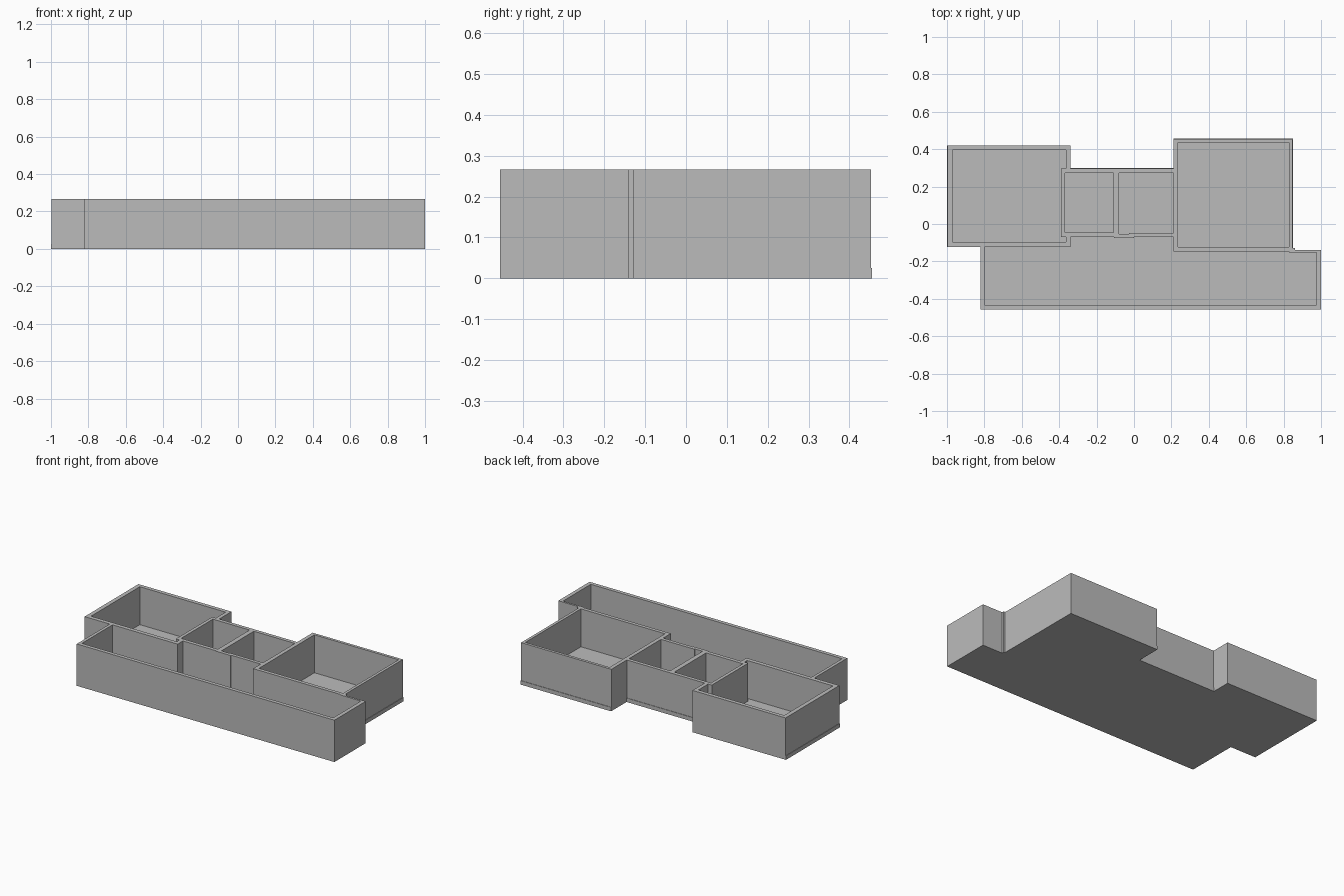
import bpy
from mathutils import Matrix

if "Cube" in bpy.data.objects:
    bpy.data.objects.remove(bpy.data.objects["Cube"], do_unlink=True)

FLOOR_TOP, WALL_TOP = 0.025, 0.267

# Single plaster grey for the whole building
plaster = bpy.data.materials.new("plaster_grey")
plaster.use_nodes = True
plaster.diffuse_color = (0.5, 0.5, 0.5, 1)
plaster.node_tree.nodes["Principled BSDF"].inputs["Base Color"].default_value = plaster.diffuse_color


def rectangle(left, right, front, back):
    return [(left, front), (right, front), (right, back), (left, back)]


def extrude_plan(name, loops, bottom, top):
    """Fill nested outlines (outer loop first, then holes) and extrude them upward."""
    curve = bpy.data.curves.new(name + "_plan", "CURVE")
    curve.dimensions = "2D"
    curve.fill_mode = "BOTH"
    curve.extrude = (top - bottom) / 2
    for loop in loops:
        spline = curve.splines.new("POLY")
        spline.points.add(len(loop) - 1)
        for point, (x, y) in zip(spline.points, loop):
            point.co = (x, y, 0, 1)
        spline.use_cyclic_u = True
    helper = bpy.data.objects.new(name + "_plan", curve)
    bpy.context.collection.objects.link(helper)
    evaluated = helper.evaluated_get(bpy.context.evaluated_depsgraph_get())
    mesh = bpy.data.meshes.new_from_object(evaluated)
    bpy.data.objects.remove(helper, do_unlink=True)
    mesh.transform(Matrix.Translation((0, 0, (top + bottom) / 2)))
    mesh.materials.clear()
    mesh.materials.append(plaster)
    for face in mesh.polygons:
        face.use_smooth = False
        face.material_index = 0
    part = bpy.data.objects.new(name, mesh)
    bpy.context.collection.objects.link(part)
    return part


def footprint(lip):
    """Outer outline of the building; the lip pushes some edges outward."""
    west, east = -0.997 - lip, 0.847 + lip
    north, middle = 0.453 + lip, 0.297 + lip
    return [(-0.82, -0.456), (1, -0.456), (1, -0.14), (0.86, -0.14),
            (0.86, -0.127), (east, -0.127), (east, north), (0.21, north),
            (0.21, middle), (-0.34, middle), (-0.34, 0.42), (west, 0.42),
            (west, -0.123), (-0.82, -0.123)]


# Room openings inside the wall plan
left_room = [(-0.97, -0.097), (-0.364, -0.097), (-0.364, -0.07), (-0.39, -0.07),
             (-0.39, 0.297), (-0.364, 0.297), (-0.364, 0.395), (-0.97, 0.395)]
small_room = rectangle(-0.369, -0.11, -0.046, 0.274)
middle_room = [(-0.08, -0.053), (-0.027, -0.053), (-0.027, -0.048),
               (0.21, -0.048), (0.21, 0.274), (-0.08, 0.274)]
right_room = rectangle(0.235, 0.829, -0.124, 0.435)

# Long front hall with its recess between the two large rooms
front_hall = [(-0.8, -0.432), (0.975, -0.432), (0.975, -0.153), (0.83, -0.153),
              (0.83, -0.147), (0.21, -0.147), (0.21, -0.07), (0, -0.07),
              (0, -0.075), (-0.107, -0.075), (-0.107, -0.07), (-0.34, -0.07),
              (-0.34, -0.123), (-0.8, -0.123)]

# Floor slab with a thin lip, and the walls standing on it
extrude_plan("floor_slab", [footprint(0.003)], 0, FLOOR_TOP)
extrude_plan("walls", [footprint(0), left_room, small_room, middle_room,
                       right_room, front_hall], FLOOR_TOP, WALL_TOP)
